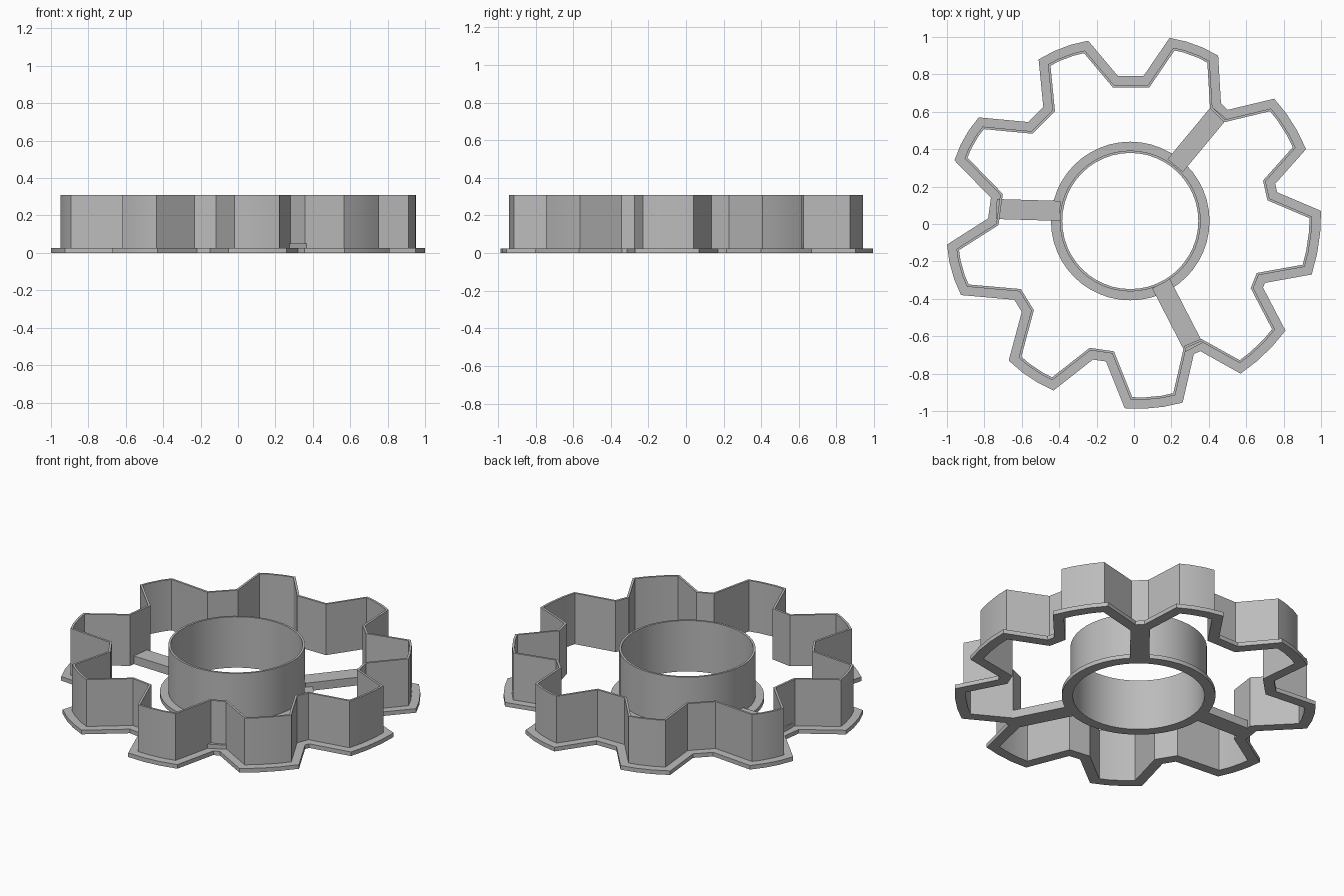
import bpy, bmesh, math
from mathutils import Vector

cube = bpy.data.objects.get("Cube")
if cube:
    bpy.data.objects.remove(cube)

BASE_H, WALL_H = 0.025, 0.31
BASE_W, RIM_W = 0.047, 0.06      # inset of the wall's outer and inner skins

grey = bpy.data.materials.new("plain grey")
grey.use_nodes = True
colour = (0.5, 0.5, 0.5, 1)
grey.diffuse_color = colour
grey.node_tree.nodes["Principled BSDF"].inputs["Base Color"].default_value = colour


def finish(bm, name):
    bmesh.ops.recalc_face_normals(bm, faces=bm.faces)
    mesh = bpy.data.meshes.new(name)
    bm.to_mesh(mesh)
    bm.free()
    mesh.materials.append(grey)
    obj = bpy.data.objects.new(name, mesh)
    bpy.context.collection.objects.link(obj)
    bpy.ops.object.select_all(action='DESELECT')
    obj.select_set(True)
    bpy.context.view_layer.objects.active = obj
    bpy.ops.object.shade_smooth_by_angle(angle=math.radians(25))
    return obj


def inset(points, dist):
    """Mitred inset of a clockwise outline."""
    result = []
    for i, p in enumerate(points):
        a = (p - points[i - 1]).normalized()
        b = (points[(i + 1) % len(points)] - p).normalized()
        na, nb = Vector((a.y, -a.x)), Vector((b.y, -b.x))
        result.append(p + (na + nb) * dist / (1 + na.dot(nb)))
    return result


def flanged_wall(name, outline):
    """Sweep an L-shaped section (flat foot, thin upright wall) round an outline."""
    section = [(0, 0), (0, BASE_H), (BASE_W, BASE_H),
               (BASE_W, WALL_H), (RIM_W, WALL_H), (RIM_W, 0)]
    bm = bmesh.new()
    loops = [[bm.verts.new((p.x, p.y, z)) for p in inset(outline, d)]
             for d, z in section]
    for k, loop in enumerate(loops):
        nxt = loops[(k + 1) % len(loops)]
        for i in range(len(loop)):
            j = (i + 1) % len(loop)
            bm.faces.new((loop[i], loop[j], nxt[j], nxt[i]))
    return finish(bm, name)


def spoke(name, start, end, width=0.107, height=0.05):
    start, end = Vector(start), Vector(end)
    d = (end - start).normalized()
    side = Vector((-d.y, d.x)) * width / 2
    bm = bmesh.new()
    base = bm.faces.new([bm.verts.new((p.x, p.y, 0)) for p in
                         (start - side, end - side, end + side, start + side)])
    top = bmesh.ops.extrude_face_region(bm, geom=[base])
    bmesh.ops.translate(bm, vec=(0, 0, height),
                        verts=[v for v in top["geom"] if isinstance(v, bmesh.types.BMVert)])
    return finish(bm, name)


# Gear outline, clockwise: two tip corners, then two valley corners per tooth
teeth = [
    ((.19, .995), (.45, .90), (.465, .645), (.50, .61)),
    ((.75, .67), (.92, .40), (.755, .215), (.765, .17)),
    ((1, .07), (.95, -.27), (.70, -.315), (.69, -.34)),
    ((.81, -.57), (.57, -.80), (.355, -.68), (.32, -.695)),
    ((.26, -.955), (-.05, -.985), (-.15, -.735), (-.22, -.725)),
    ((-.43, -.89), (-.67, -.73), (-.60, -.47), (-.64, -.405)),
    ((-.925, -.38), (-1, -.11), (-.78, .03), (-.765, .14)),
    ((-.96, .34), (-.83, .57), (-.565, .545), (-.485, .625)),
    ((-.51, .88), (-.245, .98), (-.085, .79), (.05, .79)),
]
outline = []
for tooth in teeth:
    a, b, c, d = map(Vector, tooth)
    out = Vector((a.y - b.y, b.x - a.x)).normalized()
    for t in (0, 1 / 3, 2 / 3, 1):           # slightly bowed tooth tip
        outline.append(a.lerp(b, t) + out * 0.056 * t * (1 - t))
    outline += [c, d]
flanged_wall("gear_wall", outline)

# Round hub ring
hub = Vector((-0.02, 0.016))
SIDES = 48
flanged_wall("hub_ring", [
    hub + 0.424 * Vector((math.cos(a), -math.sin(a)))
    for a in (math.tau * i / SIDES for i in range(SIDES))])

# Three flat spokes joining hub to gear
spoke("right_back_spoke", (.22, .312), (.455, .595))
spoke("left_side_spoke", (-.395, .07), (-.735, .08))
spoke("front_spoke", (.145, -.32), (.32, -.66))
